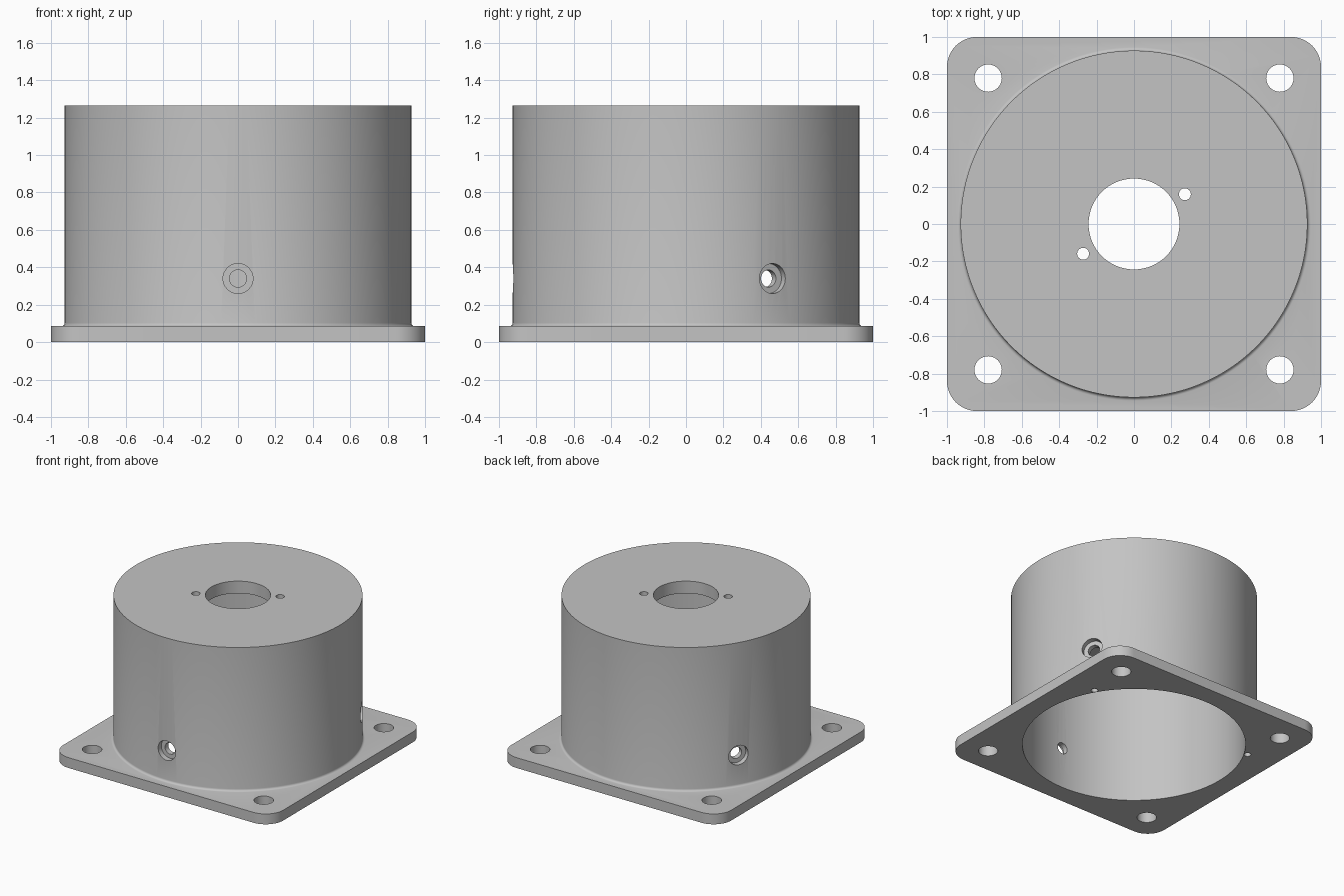
import bpy, bmesh
from math import pi, cos, sin, radians
from mathutils import Matrix, Vector

cube = bpy.data.objects.get("Cube")
if cube:
    bpy.data.objects.remove(cube, do_unlink=True)

grey = bpy.data.materials.new("plain grey")
grey.use_nodes = True
GREY = (0.55, 0.55, 0.55, 1)
grey.diffuse_color = GREY
grey.node_tree.nodes["Principled BSDF"].inputs["Base Color"].default_value = GREY

# Main dimensions
PLATE_TOP, TOP, OUTER, INNER, ROOF = 0.085, 1.265, 0.927, 0.84, 0.1
FILLET, CORNER, SEG = 0.018, 0.16, 128


def add_object(name, bm):
    bmesh.ops.recalc_face_normals(bm, faces=bm.faces)
    mesh = bpy.data.meshes.new(name)
    bm.to_mesh(mesh)
    bm.free()
    mesh.materials.append(grey)
    obj = bpy.data.objects.new(name, mesh)
    bpy.context.collection.objects.link(obj)
    return obj


def stack(name, outlines):
    """Solid made of matching outlines joined in order and capped."""
    bm = bmesh.new()
    rings = [[bm.verts.new(p) for p in outline] for outline in outlines]
    n = len(rings[0])
    for a, b in zip(rings, rings[1:]):
        for i in range(n):
            j = (i + 1) % n
            bm.faces.new((a[i], a[j], b[j], b[i]))
    bm.faces.new(rings[0])
    bm.faces.new(rings[-1])
    return add_object(name, bm)


def lathe(name, profile, seg=SEG):
    return stack(name, [[(r * cos(2 * pi * i / seg), r * sin(2 * pi * i / seg), z)
                         for i in range(seg)] for r, z in profile])


def combine(target, other, operation):
    mod = target.modifiers.new("cut", 'BOOLEAN')
    mod.operation, mod.solver, mod.object = operation, 'EXACT', other
    bpy.context.view_layer.objects.active = target
    bpy.ops.object.modifier_apply(modifier=mod.name)
    bpy.data.objects.remove(other, do_unlink=True)


def drill(target, r, x, y, low, high, seg=40):
    bit = lathe("drill", [(r, low), (r, high)], seg)
    bit.data.transform(Matrix.Translation((x, y, 0)))
    combine(target, bit, 'DIFFERENCE')


# Square mounting plate with rounded corners
outline = []
for k in range(4):
    mid = radians(45 + 90 * k)
    centre = Vector((cos(mid), sin(mid))) * (1 - CORNER) * 2 ** 0.5
    for s in range(13):
        a = mid - pi / 4 + s * pi / 24
        outline.append((centre.x + CORNER * cos(a), centre.y + CORNER * sin(a)))
housing = stack("motor_mount_housing",
                [[(x, y, z) for x, y in outline] for z in (0, PLATE_TOP)])

# Round body with a small fillet at its foot
profile = [(OUTER + FILLET, PLATE_TOP / 2)]
for s in range(5):
    a = s * pi / 8
    profile.append((OUTER + FILLET * (1 - sin(a)), PLATE_TOP + FILLET * (1 - cos(a))))
profile.append((OUTER, TOP))
combine(housing, lathe("body", profile), 'UNION')

# Cavity open at the bottom, and the shaft hole in the roof
drill(housing, INNER, 0, 0, -0.1, TOP - ROOF, SEG)
drill(housing, 0.243, 0, 0, 1, 1.5, 64)

# Two small screw holes beside the shaft hole
for side in (1, -1):
    drill(housing, 0.032, 0.272 * side, 0.159 * side, 1, 1.5, 24)

# Four bolt holes in the plate
for x in (-0.78, 0.78):
    for y in (-0.78, 0.78):
        drill(housing, 0.073, x, y, -0.1, 0.2)

# Small blind holes under the two rear wall screws
for angle in (radians(30), radians(150)):
    drill(housing, 0.026, 0.868 * cos(angle), 0.868 * sin(angle), -0.1, 0.1, 20)

# Three counterbored radial screw holes in the wall
for angle in (30, 150, 270):
    place = (Matrix.Rotation(radians(angle), 4, 'Z') @ Matrix.Translation((0, 0, 0.34))
             @ Matrix.Rotation(pi / 2, 4, 'Y'))
    for r, start in ((0.08, 0.882), (0.046, 0.7)):
        bit = lathe("drill", [(r, start), (r, 1.1)], 40)
        bit.data.transform(place)
        combine(housing, bit, 'DIFFERENCE')

# Smooth round walls, sharp rims
bpy.ops.object.select_all(action='DESELECT')
housing.select_set(True)
bpy.context.view_layer.objects.active = housing
bpy.ops.object.shade_smooth_by_angle(angle=radians(30))
